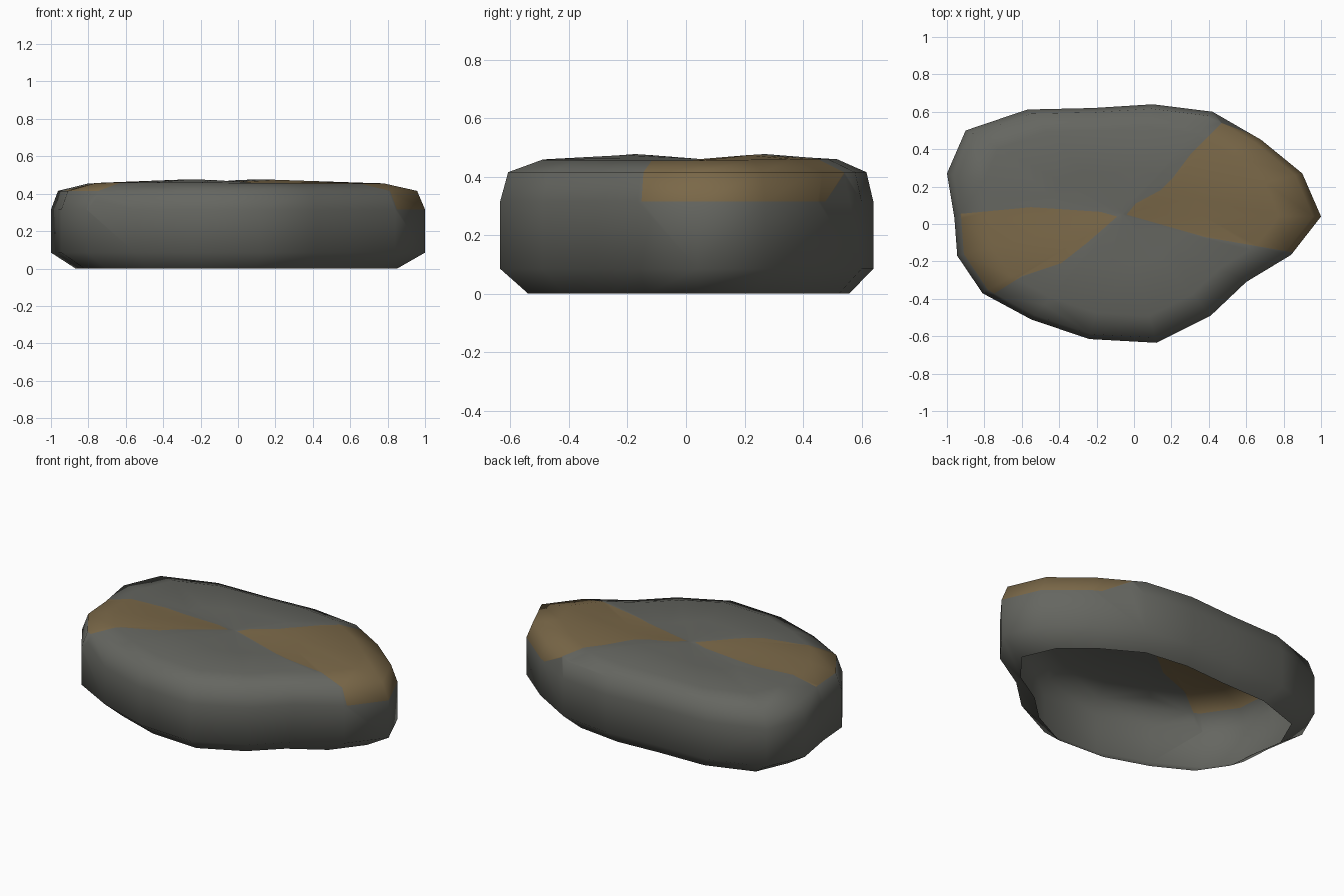
import bpy, bmesh, math
from mathutils import Vector

if "Cube" in bpy.data.objects:
    bpy.data.objects.remove(bpy.data.objects["Cube"])

# Widest outline of the stone, seen from above
OUTLINE = [(1, .04), (.90, .27), (.68, .45), (.42, .60), (.10, .64), (-.22, .62),
           (-.57, .612), (-.90, .50), (-1, .27), (-.96, .03), (-.945, -.17), (-.81, -.37),
           (-.55, -.51), (-.24, -.615), (.12, -.635), (.41, -.49), (.60, -.31), (.84, -.165)]
CENTRE = Vector((-.06, .05))
# (height, scale about the centre, bump) from the open bottom to the top
RINGS = [(0, .86, 0), (.085, 1, 0), (.315, 1, 0), (.415, .96, 0), (.457, .79, .003), (.461, .4, .016)]

# Coloured patches: outline from above, lowest height
PATCHES = [
    ([(-.04, .05), (.01, .11), (.14, .18), (.21, .25), (.30, .37), (.47, .54),
      (.69, .455), (1.2, .40), (1.2, -.22), (.84, -.15), (.38, -.07)], .315),
    ([(-.09, .04), (-.18, .065), (-.55, .09), (-.92, .055), (-1.2, .04), (-1.2, -.3),
      (-.76, -.38), (-.60, -.28), (-.39, -.21), (-.25, -.10)], .41),
]


def inside(p, poly):
    hit = False
    for (ax, ay), (bx, by) in zip(poly, poly[1:] + poly[:1]):
        if (ay > p.y) != (by > p.y) and p.x < ax + (p.y - ay) * (bx - ax) / (by - ay):
            hit = not hit
    return hit


def material(name, rgb):
    m = bpy.data.materials.new(name)
    m.diffuse_color = (*rgb, 1)
    m.use_nodes = True
    m.node_tree.nodes["Principled BSDF"].inputs["Base Color"].default_value = m.diffuse_color
    return m


# Stone shell: stacked rings, closed on top and open below
bm = bmesh.new()
n = len(OUTLINE)
rings = []
for z, s, bump in RINGS:
    ring = []
    for i, p in enumerate(OUTLINE):
        q = CENTRE + (Vector(p) - CENTRE) * s
        ring.append(bm.verts.new((q.x, q.y, z + bump * math.cos(4 * math.pi * (i - 3) / n))))
    rings.append(ring)
for lo, hi in zip(rings, rings[1:]):
    for i in range(n):
        j = (i + 1) % n
        bm.faces.new((lo[i], lo[j], hi[j], hi[i]))
tip = bm.verts.new((CENTRE.x, CENTRE.y, .46))
for i in range(n):
    bm.faces.new((rings[-1][i], rings[-1][(i + 1) % n], tip))

# Cut the faces near each patch along its borders, then colour what lies inside
for poly, low in PATCHES:
    for a, b in zip(poly, poly[1:] + poly[:1]):
        x0, x1 = min(a[0], b[0]) - .01, max(a[0], b[0]) + .01
        y0, y1 = min(a[1], b[1]) - .01, max(a[1], b[1]) + .01
        faces = [f for f in bm.faces
                 if max(v.co.z for v in f.verts) > low + .001
                 and max(v.co.x for v in f.verts) > x0 and min(v.co.x for v in f.verts) < x1
                 and max(v.co.y for v in f.verts) > y0 and min(v.co.y for v in f.verts) < y1]
        geom = list({v for f in faces for v in f.verts}) + list({e for f in faces for e in f.edges}) + faces
        bmesh.ops.bisect_plane(bm, geom=geom, dist=1e-5, plane_co=(*a, 0),
                               plane_no=(b[1] - a[1], a[0] - b[0], 0))
for f in bm.faces:
    c = f.calc_center_median()
    f.smooth = True
    f.material_index = int(any(c.z > low and inside(c, poly) for poly, low in PATCHES))

mesh = bpy.data.meshes.new("stone")
bm.to_mesh(mesh)
bm.free()
mesh.materials.append(material("dark grey stone", (.13, .133, .118)))
mesh.materials.append(material("ochre patch", (.195, .138, .065)))
bpy.context.collection.objects.link(bpy.data.objects.new("stone", mesh))
